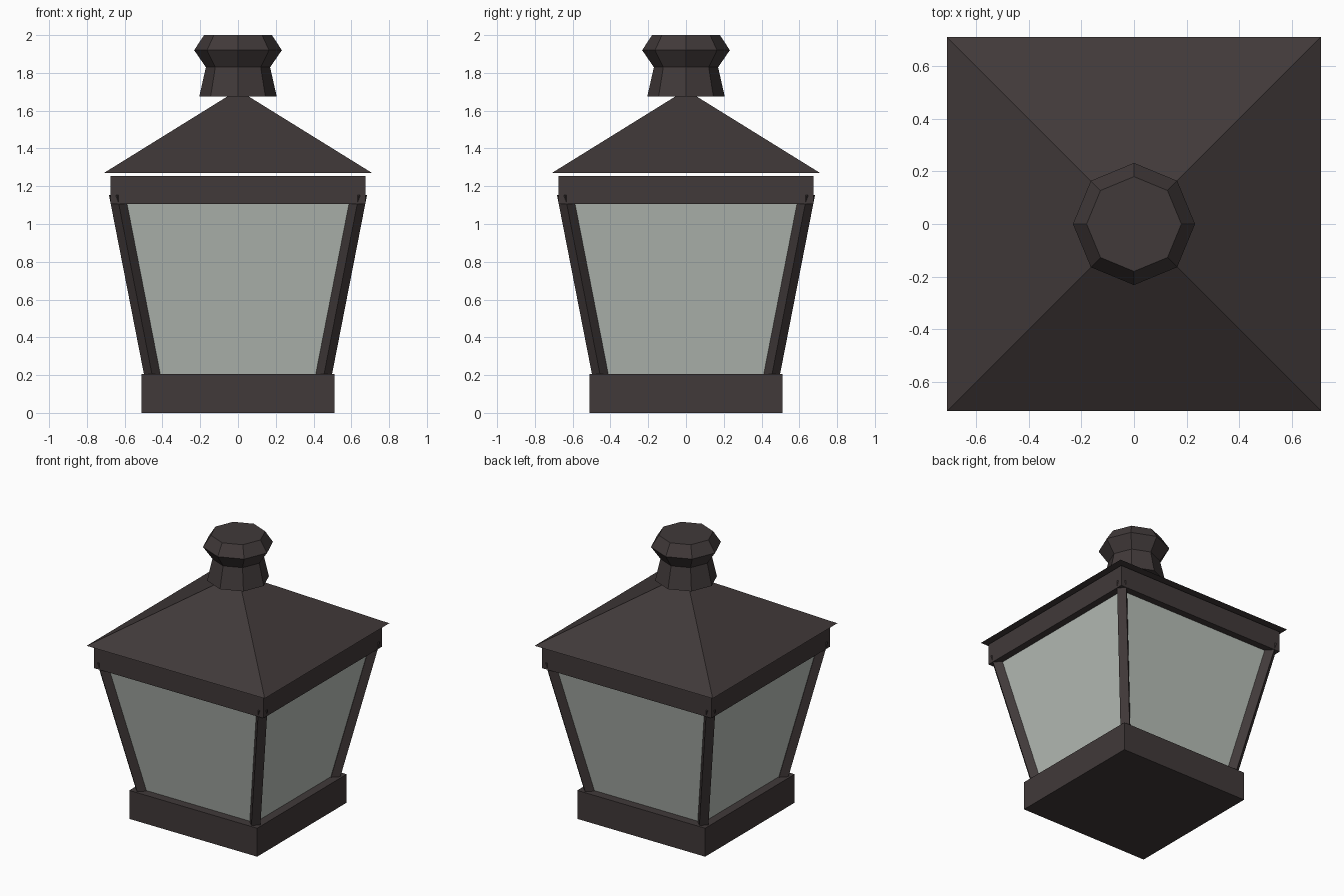
import bpy
import bmesh
import math
from mathutils import Matrix, Vector

cube = bpy.data.objects.get("Cube")
if cube:
    bpy.data.objects.remove(cube, do_unlink=True)


def make_material(name, rgb):
    mat = bpy.data.materials.new(name)
    mat.use_nodes = True
    color = (*rgb, 1)
    mat.diffuse_color = color
    mat.node_tree.nodes["Principled BSDF"].inputs["Base Color"].default_value = color
    return mat


metal = make_material("dark brown metal", (0.052, 0.041, 0.041))
glass = make_material("frosted glass", (0.48, 0.52, 0.48))


def add_object(name, bm, mat):
    bmesh.ops.recalc_face_normals(bm, faces=bm.faces)
    mesh = bpy.data.meshes.new(name)
    bm.to_mesh(mesh)
    bm.free()
    mesh.materials.append(mat)
    obj = bpy.data.objects.new(name, mesh)
    bpy.context.collection.objects.link(obj)
    return obj


def frustum(name, mat, bottom, top, z0, z1):
    """Square block from half-width bottom at z0 to half-width top at z1."""
    bm = bmesh.new()
    bmesh.ops.create_cone(
        bm, cap_ends=True, segments=4,
        radius1=bottom * math.sqrt(2), radius2=top * math.sqrt(2), depth=z1 - z0,
        matrix=Matrix.Translation((0, 0, (z0 + z1) / 2)) @ Matrix.Rotation(math.pi / 4, 4, 'Z'))
    return add_object(name, bm, mat)


# Square body
frustum("base", metal, 0.51, 0.51, 0, 0.205)
frustum("glass_panes", glass, 0.445, 0.63, 0.19, 1.13)
frustum("upper_frame", metal, 0.675, 0.675, 1.105, 1.255)
frustum("roof", metal, 0.71, 0, 1.27, 1.71)

# Leaning corner posts, each turned to face out along its diagonal
for name, sx, sy in (("front_left", 1, -1), ("front_right", -1, -1),
                     ("back_left", 1, 1), ("back_right", -1, 1)):
    low = Vector((0.44 * sx, 0.44 * sy, 0.13))
    high = Vector((0.641 * sx, 0.641 * sy, 1.16))
    axis = (high - low).normalized()
    out = Vector((sx, sy, 0)).normalized()
    out = (out - axis * out.dot(axis)).normalized()
    side = axis.cross(out)
    turn = Matrix((out, side, axis)).transposed().to_4x4()
    bm = bmesh.new()
    bmesh.ops.create_cube(
        bm, size=1,
        matrix=Matrix.Translation((low + high) / 2) @ turn
        @ Matrix.Diagonal((0.06, 0.06, (high - low).length, 1)))
    add_object(name + "_post", bm, metal)

# Eight-sided finial built from stacked rings
bm = bmesh.new()
rings = []
for radius, z in ((0.205, 1.675), (0.17, 1.83), (0.232, 1.92), (0.18, 2.0)):
    rings.append([bm.verts.new((radius * math.cos(i * math.pi / 4),
                                radius * math.sin(i * math.pi / 4), z)) for i in range(8)])
for lower, upper in zip(rings, rings[1:]):
    for i in range(8):
        j = (i + 1) % 8
        bm.faces.new((lower[i], lower[j], upper[j], upper[i]))
bm.faces.new(rings[0])
bm.faces.new(rings[-1])
add_object("finial", bm, metal)
